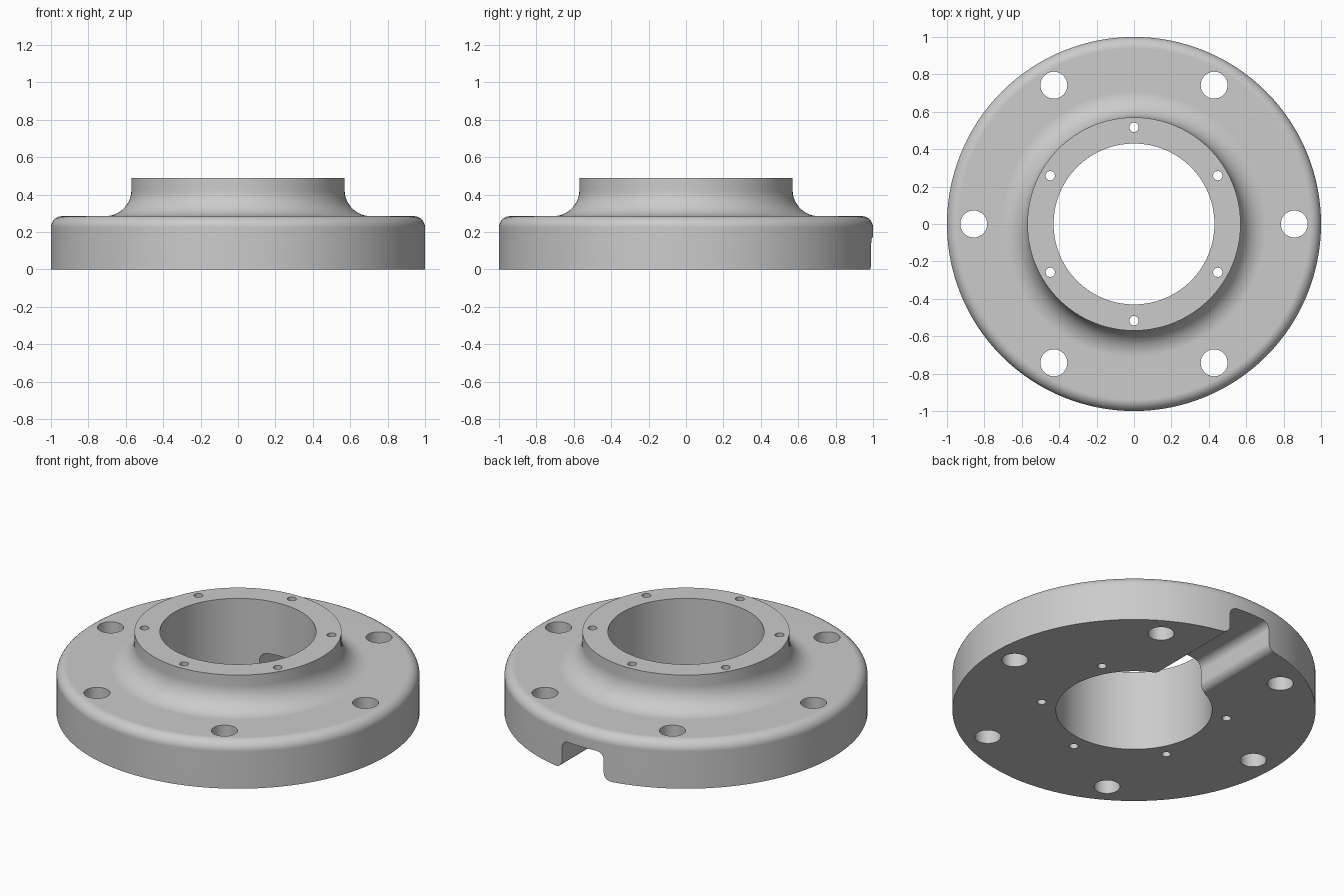
import bpy
import bmesh
from math import pi, cos, sin
from mathutils import Vector

if "Cube" in bpy.data.objects:
    bpy.data.objects.remove(bpy.data.objects["Cube"], do_unlink=True)

SEGMENTS = 128


def arc(cx, cz, r, start, end, steps=8):
    """Points on an arc, angles in degrees."""
    angles = [(start + (end - start) * i / steps) * pi / 180 for i in range(steps + 1)]
    return [(cx + r * cos(a), cz + r * sin(a)) for a in angles]


def finish(bm, name):
    bmesh.ops.recalc_face_normals(bm, faces=bm.faces)
    mesh = bpy.data.meshes.new(name)
    bm.to_mesh(mesh)
    bm.free()
    obj = bpy.data.objects.new(name, mesh)
    bpy.context.collection.objects.link(obj)
    return obj


def lathe(name, profile):
    """Closed (radius, height) profile turned around z."""
    bm = bmesh.new()
    verts = [bm.verts.new((r, 0, z)) for r, z in profile]
    edges = [bm.edges.new((v, verts[i - 1])) for i, v in enumerate(verts)]
    bmesh.ops.spin(bm, geom=verts + edges, cent=(0, 0, 0), axis=(0, 0, 1),
                   angle=2 * pi, steps=SEGMENTS, use_merge=True)
    bmesh.ops.remove_doubles(bm, verts=bm.verts, dist=0.00001)
    return finish(bm, name)


def hole_ring(name, ring_radius, hole_radius, first_angle, sides):
    """Six vertical drills spaced evenly on a circle."""
    bm = bmesh.new()
    for i in range(6):
        a = first_angle + i * pi / 3
        new = bmesh.ops.create_cone(bm, cap_ends=True, segments=sides, depth=2,
                                    radius1=hole_radius, radius2=hole_radius)
        bmesh.ops.translate(bm, verts=new["verts"],
                            vec=(ring_radius * cos(a), ring_radius * sin(a), 0))
    return finish(bm, name)


def slot(name, half_width, depth, r):
    """Radial channel with rounded roof corners and flared lower edges."""
    side = [(half_width + r, -0.1)]
    side += arc(half_width + r, r, r, 270, 180)
    side += arc(half_width - r, depth - r, r, 0, 90)
    profile = side + [(-x, z) for x, z in reversed(side)]
    bm = bmesh.new()
    face = bm.faces.new([bm.verts.new((x, 0, z)) for x, z in profile])
    new = bmesh.ops.extrude_face_region(bm, geom=[face])["geom"]
    bmesh.ops.translate(bm, vec=Vector((0, 1.2, 0)),
                        verts=[g for g in new if isinstance(g, bmesh.types.BMVert)])
    return finish(bm, name)


# Turned body: disc with rounded rim, concave fillet and raised collar
profile = [(0.43, 0), (1, 0)]
profile += arc(0.94, 0.225, 0.06, 0, 90)
profile += arc(0.71, 0.425, 0.14, 270, 180, 12)
profile += [(0.57, 0.49), (0.43, 0.49)]
flange = lathe("flange", profile)

# Bolt holes, collar screw holes and the channel at the back
cutters = [
    hole_ring("bolt_hole_cutter", 0.857, 0.072, 0, 40),
    hole_ring("screw_hole_cutter", 0.517, 0.025, pi / 6, 24),
    slot("channel_cutter", 0.14, 0.17, 0.047),
]
for cutter in cutters:
    cutter.hide_render = True
    mod = flange.modifiers.new(cutter.name, "BOOLEAN")
    mod.operation = "DIFFERENCE"
    mod.solver = "EXACT"
    mod.object = cutter

# Bake the cuts and remove the cutters
graph = bpy.context.evaluated_depsgraph_get()
baked = bpy.data.meshes.new_from_object(flange.evaluated_get(graph))
flange.modifiers.clear()
flange.data = baked
for cutter in cutters:
    bpy.data.objects.remove(cutter, do_unlink=True)

# Grey metal
metal = bpy.data.materials.new("grey_metal")
metal.use_nodes = True
colour = (0.6, 0.6, 0.6, 1)
metal.diffuse_color = colour
metal.node_tree.nodes["Principled BSDF"].inputs["Base Color"].default_value = colour
flange.data.materials.clear()
flange.data.materials.append(metal)

# Smooth curved walls, crisp machined edges
bpy.ops.object.select_all(action="DESELECT")
flange.select_set(True)
bpy.context.view_layer.objects.active = flange
bpy.ops.object.shade_smooth_by_angle(angle=pi / 6)
weighted = flange.modifiers.new("even_shading", "WEIGHTED_NORMAL")
weighted.keep_sharp = True
